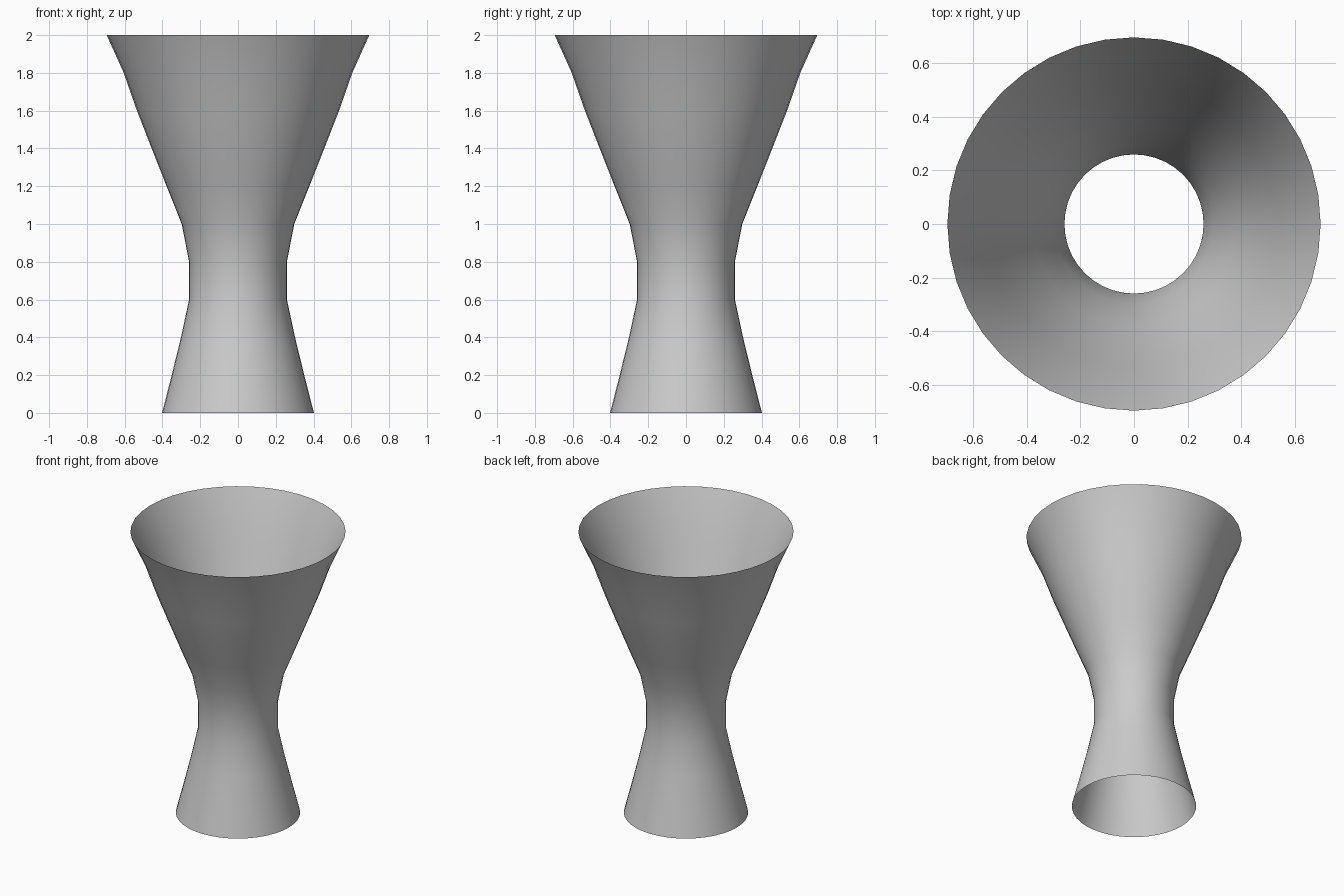
import bpy, bmesh, math

if "Cube" in bpy.data.objects:
    bpy.data.objects.remove(bpy.data.objects["Cube"])

SIDES = 40
# Wall radius at equal height steps from z = 0 to z = 2
RADII = [0.402, 0.351, 0.302, 0.259, 0.259, 0.298,
         0.378, 0.457, 0.535, 0.605, 0.695]

# Open flared tube: rings of vertices bridged by quads, no caps
bm = bmesh.new()
rings = []
for i, r in enumerate(RADII):
    z = 2 * i / (len(RADII) - 1)
    angles = [2 * math.pi * k / SIDES for k in range(SIDES)]
    rings.append([bm.verts.new((r * math.cos(a), r * math.sin(a), z)) for a in angles])
for low, high in zip(rings, rings[1:]):
    for k in range(SIDES):
        n = (k + 1) % SIDES
        bm.faces.new((low[k], low[n], high[n], high[k])).smooth = True

mesh = bpy.data.meshes.new("flared_tube")
bm.to_mesh(mesh)
bm.free()
tube = bpy.data.objects.new("flared_tube", mesh)
bpy.context.collection.objects.link(tube)
